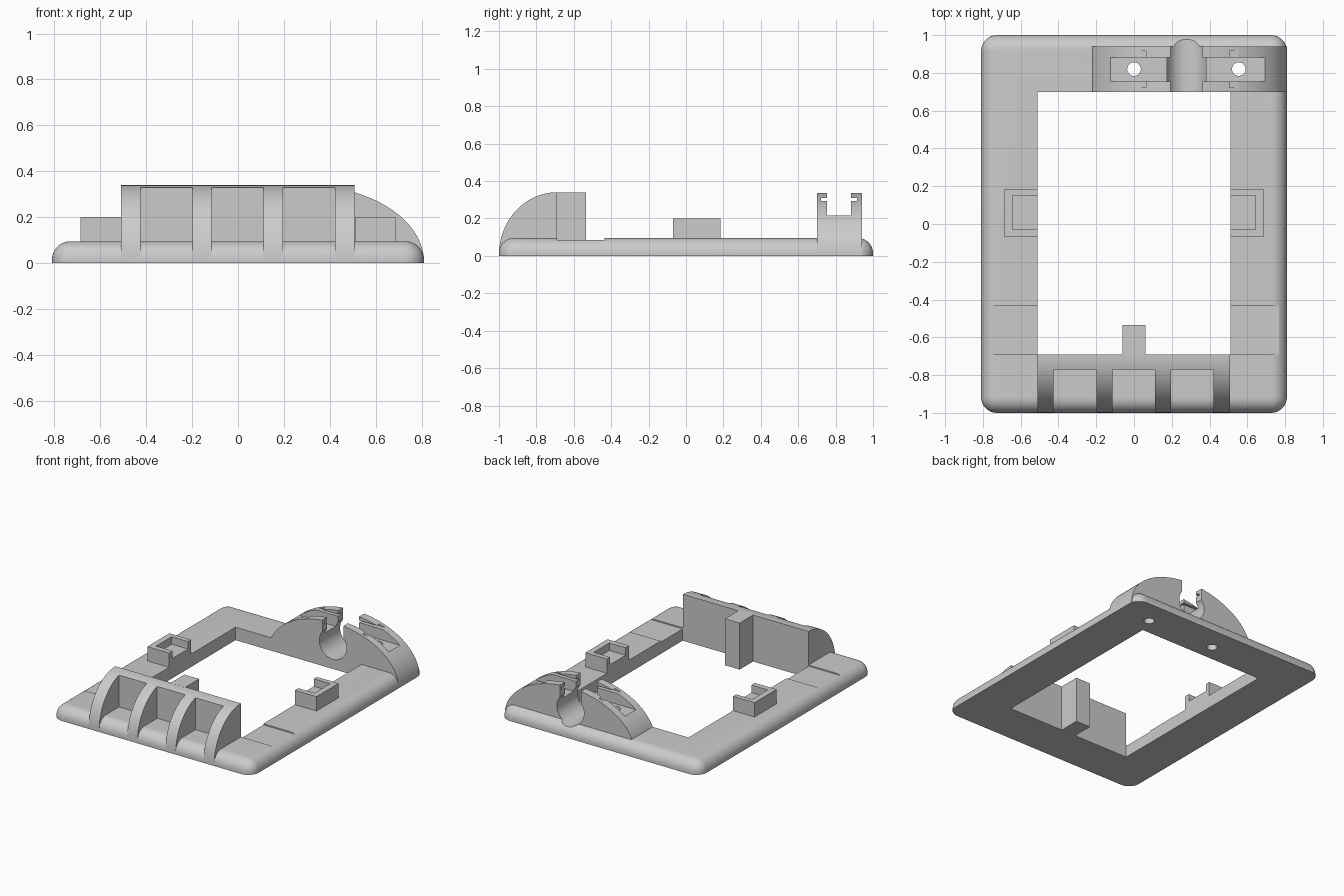
import bpy, bmesh, math
from mathutils import Matrix, Vector

if "Cube" in bpy.data.objects:
    bpy.data.objects.remove(bpy.data.objects["Cube"], do_unlink=True)

grey = bpy.data.materials.new("plain_grey")
grey.use_nodes = True
grey.diffuse_color = (0.6, 0.6, 0.6, 1)
grey.node_tree.nodes["Principled BSDF"].inputs["Base Color"].default_value = (0.6, 0.6, 0.6, 1)


def finish(bm, name):
    bmesh.ops.recalc_face_normals(bm, faces=bm.faces)
    mesh = bpy.data.meshes.new(name)
    bm.to_mesh(mesh)
    bm.free()
    mesh.materials.append(grey)
    obj = bpy.data.objects.new(name, mesh)
    bpy.context.collection.objects.link(obj)
    return obj


def box_mesh(x, y, z):
    bm = bmesh.new()
    bmesh.ops.create_cube(bm, size=1)
    for v in bm.verts:
        v.co = Vector([r[0] if c < 0 else r[1] for c, r in zip(v.co, (x, y, z))])
    return bm


def box(name, x, y, z):
    return finish(box_mesh(x, y, z), name)


def extrude(name, points, offset):
    """Prism from a flat outline and an extrusion vector."""
    bm = bmesh.new()
    face = bm.faces.new([bm.verts.new(p) for p in points])
    out = bmesh.ops.extrude_face_region(bm, geom=[face])
    moved = [g for g in out["geom"] if isinstance(g, bmesh.types.BMVert)]
    bmesh.ops.translate(bm, verts=moved, vec=offset)
    return finish(bm, name)


def cylinder(name, radius, depth, centre, axis="Z"):
    bm = bmesh.new()
    turn = Matrix.Rotation(math.pi / 2, 4, "X") if axis == "Y" else Matrix()
    bmesh.ops.create_cone(bm, cap_ends=True, segments=48, radius1=radius, radius2=radius,
                          depth=depth, matrix=Matrix.Translation(centre) @ turn)
    return finish(bm, name)


def cut(target, *cutters):
    bpy.context.view_layer.objects.active = target
    for cutter in cutters:
        mod = target.modifiers.new("cut", "BOOLEAN")
        mod.operation, mod.solver, mod.object = "DIFFERENCE", "EXACT", cutter
        bpy.ops.object.modifier_apply(modifier=mod.name)
        bpy.data.objects.remove(cutter, do_unlink=True)


# Base frame with rounded corners and a rounded top rim
bm = box_mesh((-0.81, 0.81), (-1, 1), (0, 0.095))
upright = [e for e in bm.edges if abs(e.verts[0].co.z - e.verts[1].co.z) > 0.05]
bmesh.ops.bevel(bm, geom=upright, offset=0.085, segments=10, profile=0.5, affect="EDGES")
rim = [e for e in bm.edges if all(v.co.z > 0.09 for v in e.verts)]
bmesh.ops.bevel(bm, geom=rim, offset=0.08, segments=10, profile=0.5, affect="EDGES")
frame = finish(bm, "base_frame")
cut(frame,
    box("opening", (-0.51, 0.51), (-0.69, 0.70), (-1, 1)),
    box("shallow_step", (-1, 1), (-0.69, -0.435), (0.086, 1)))

# Front holder: quarter-round body with three open pockets
arc = [math.pi / 2 * i / 24 for i in range(25)]
outline = [(-0.51, -0.69 - 0.31 * math.cos(a), 0.005 + 0.335 * math.sin(a)) for a in arc]
holder = extrude("front_holder", outline + [(-0.51, -0.69, 0.005)], (1.017, 0, 0))
for x in (-0.425, -0.115, 0.195):
    cut(holder, box("pocket", (x, x + 0.227), (-1.2, -0.77), (-0.1, 0.5)))
post = box("holder_post", (-0.06, 0.06), (-0.70, -0.535), (0, 0.34))

# Side brackets, each a block with a pocket open to the inside
for side, name in ((-1, "right_bracket"), (1, "left_bracket")):
    bracket = box(name, sorted((side * 0.685, side * 0.51)), (-0.07, 0.185), (0.05, 0.2))
    cut(bracket, box("pocket", sorted((side * 0.642, side * 0.4)), (-0.03, 0.15), (0.145, 0.5)))

# Rear arch clamp
arc = [math.pi * i / 64 for i in range(65)]
outline = [(0.285 + 0.525 * math.cos(a), 0.70, 0.005 + 0.335 * math.sin(a)) for a in arc]
arch = extrude("rear_arch", outline, (0, 0.24, 0))
cut(arch,
    box("long_slot", (-1, 1), (0.755, 0.882), (0.215, 1)),
    box("thin_slit", (-0.2, 0.8), (0.723, 0.915), (0.293, 0.309)),
    box("neck", (0.193, 0.363), (0.5, 1.2), (0.2, 1)))

# Round seat and screw holes pass through both arch and frame
for part in (arch, frame):
    cut(part, cylinder("round_seat", 0.11, 0.8, (0.278, 1.0, 0.18), "Y"))
    for x in (0.0, 0.555):
        cut(part, cylinder("screw_hole", 0.036, 2, (x, 0.82, 0)))

# Smooth the curved surfaces, keep the edges sharp
bpy.ops.object.select_all(action="DESELECT")
for obj in bpy.context.scene.objects:
    if obj.type == "MESH":
        obj.select_set(True)
bpy.context.view_layer.objects.active = frame
bpy.ops.object.shade_smooth_by_angle(angle=math.radians(30))
